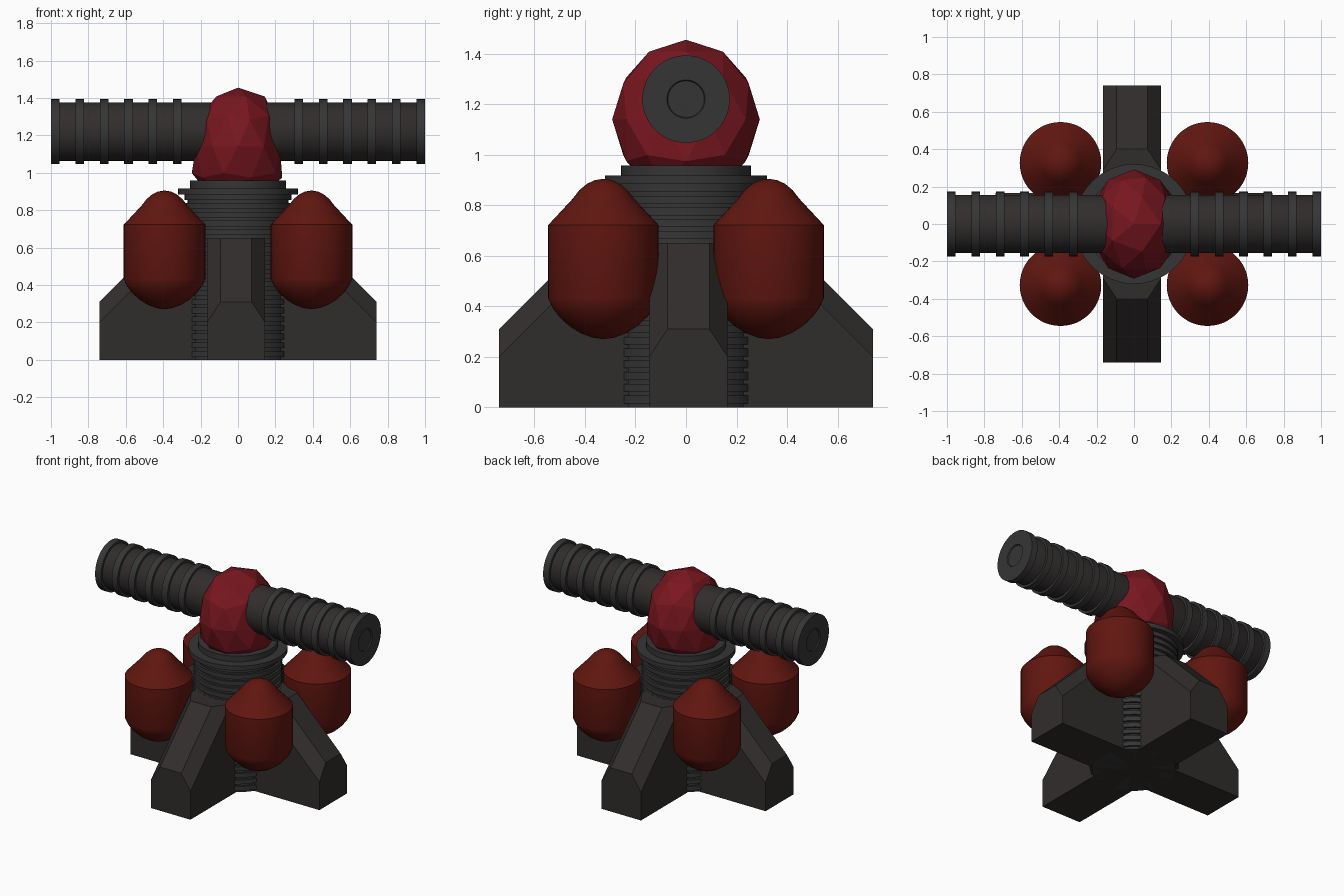
import bpy, bmesh, math
from mathutils import Vector

if "Cube" in bpy.data.objects:
    bpy.data.objects.remove(bpy.data.objects["Cube"])


def material(name, rgb):
    m = bpy.data.materials.new(name)
    m.diffuse_color = (*rgb, 1)
    m.use_nodes = True
    m.node_tree.nodes["Principled BSDF"].inputs["Base Color"].default_value = m.diffuse_color
    return m


IRON = material("iron", (0.030, 0.026, 0.025))
STEEL = material("steel", (0.036, 0.036, 0.036))
RUST_RED = material("rust_red", (0.12, 0.008, 0.005))
CRIMSON = material("crimson", (0.19, 0.008, 0.014))


def finish(bm, name, mat, smooth=False):
    bmesh.ops.recalc_face_normals(bm, faces=bm.faces[:])
    me = bpy.data.meshes.new(name)
    bm.to_mesh(me)
    bm.free()
    me.materials.append(mat)
    ob = bpy.data.objects.new(name, me)
    bpy.context.collection.objects.link(ob)
    if smooth:
        bpy.ops.object.select_all(action='DESELECT')
        ob.select_set(True)
        bpy.context.view_layer.objects.active = ob
        bpy.ops.object.shade_smooth_by_angle(angle=math.radians(25))
    return ob


def lathe(name, profile, mat, loc=(0, 0, 0), rot=(0, 0, 0), seg=48):
    """Spin a (radius, height) profile, starting and ending on the axis, around z."""
    bm = bmesh.new()
    vs = [bm.verts.new((r, 0, z)) for r, z in profile]
    edges = [bm.edges.new(p) for p in zip(vs, vs[1:])]
    bmesh.ops.spin(bm, geom=vs + edges, cent=(0, 0, 0), axis=(0, 0, 1),
                   angle=math.tau, steps=seg, use_merge=True)
    bmesh.ops.remove_doubles(bm, verts=bm.verts[:], dist=1e-5)
    ob = finish(bm, name, mat, True)
    ob.location, ob.rotation_euler = loc, rot
    return ob


# Cross-shaped base: two chamfered beams with sloped ends
def beam(name, along_x):
    bm = bmesh.new()
    for side in (-1, 1):
        for end in (-1, 1):
            for w, d, z in ((0.155, 0.74, 0), (0.155, 0.74, 0.20), (0.083, 0.74, 0.31),
                            (0.083, 0.40, 0.65), (0.155, 0.29, 0.65)):
                x, y = side * w - 0.01, end * d
                bm.verts.new((y, -x, z) if along_x else (x, y, z))
    bmesh.ops.convex_hull(bm, input=bm.verts[:])
    bmesh.ops.dissolve_limit(bm, angle_limit=math.radians(2),
                             verts=bm.verts[:], edges=bm.edges[:])
    finish(bm, name, IRON)


beam("front_back_leg_beam", False)
beam("side_leg_beam", True)

# Ribbed central column, with flange and top plate
profile = [(0, 0)]
pitch = 0.0465
for i in range(19):
    z = i * pitch
    profile += [(0.27, z), (0.27, z + 0.016), (0.285, z + 0.016), (0.285, z + pitch)]
profile += [(0.32, 0.885), (0.32, 0.917), (0.257, 0.917), (0.257, 0.958), (0, 0.958)]
lathe("ribbed_column", profile, STEEL)

# Four capsule tanks
tank = [(0, 0.27), (0.045, 0.277), (0.09, 0.294), (0.135, 0.322), (0.175, 0.36),
        (0.2, 0.393), (0.218, 0.432), (0.218, 0.722), (0.125, 0.822), (0.112, 0.838),
        (0.095, 0.860), (0.065, 0.885), (0.035, 0.899), (0, 0.905)]
for sx, lr in ((-1, "left"), (1, "right")):
    for sy, fb in ((-1, "front"), (1, "back")):
        lathe(f"{fb}_{lr}_tank", tank, RUST_RED, (sx * 0.393, sy * 0.327, 0))

# Double-ended barrel: tube with shallow end recesses, and collars
ACROSS = (0, math.pi / 2, 0)
lathe("barrel_tube", [(0, -0.985), (0.15, -0.985), (0.156, -0.97),
                      (0.156, 0.97), (0.15, 0.985), (0, 0.985)],
      IRON, (0, 0, 1.22), ACROSS)
for s, lr in ((-1, "left"), (1, "right")):
    for i in range(6):
        x = 0.977 - i * 0.1305
        h = 0.023
        if i == 0:
            prof = [(0, -h), (0.173, -h), (0.173, h), (0.076, h), (0.072, h - 0.008), (0, h - 0.008)]
        else:
            prof = [(0, -h), (0.173, -h), (0.173, h), (0, h)]
        lathe(f"{lr}_barrel_collar_{i + 1}", prof, STEEL, (s * x, 0, 1.22),
              (0, s * math.pi / 2, 0))

# Faceted hub, pinched where the barrel passes through
bm = bmesh.new()
bmesh.ops.create_icosphere(bm, subdivisions=2, radius=1)
for v in bm.verts:
    z = 1.14 + v.co.z * 0.315
    pinch = 0.065 * math.exp(-((z - 1.22) / 0.13) ** 2)
    v.co = Vector((v.co.x * (0.28 - pinch), v.co.y * 0.292, z))
finish(bm, "faceted_hub", CRIMSON)
